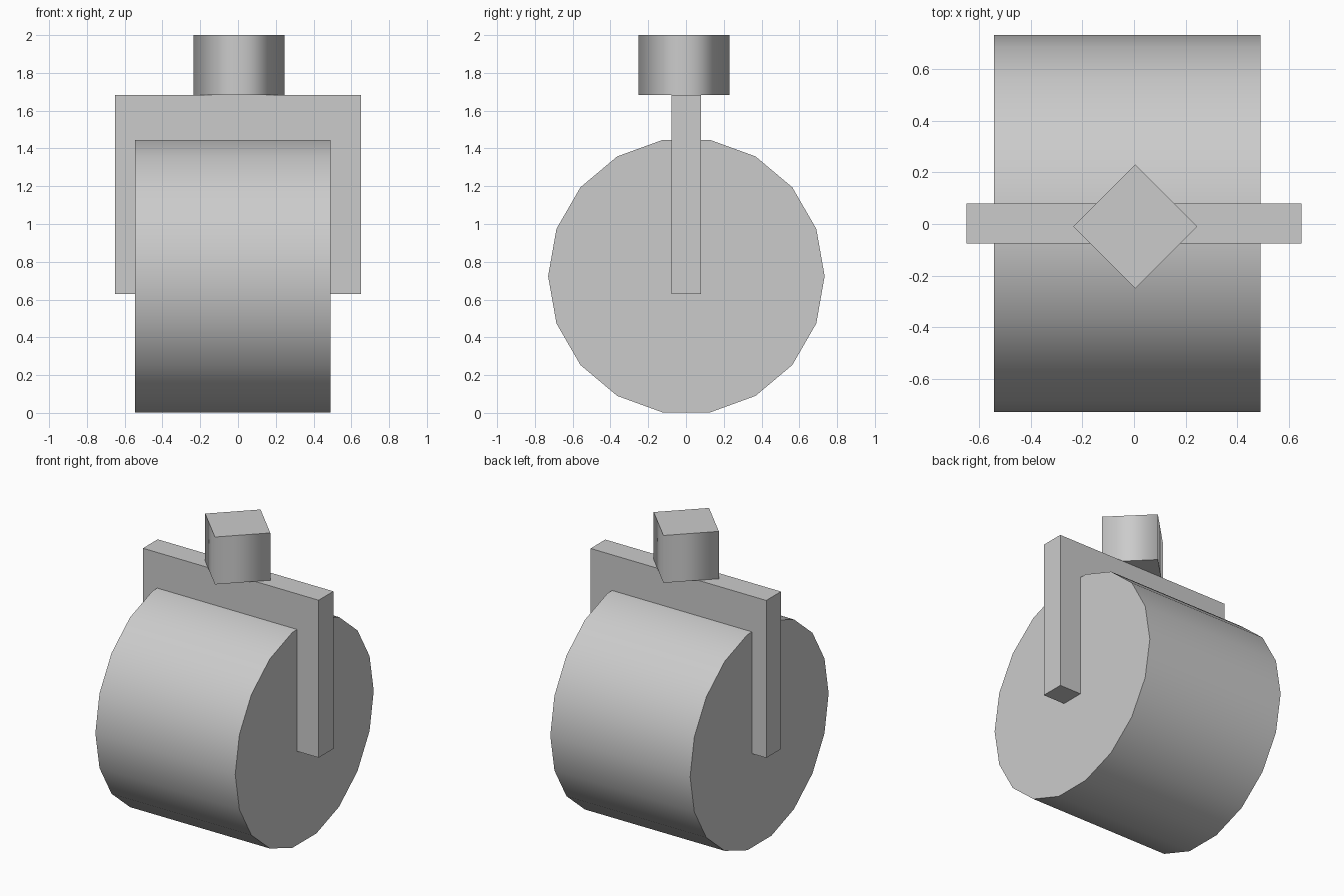
import bpy
import math

if "Cube" in bpy.data.objects:
    bpy.data.objects.remove(bpy.data.objects["Cube"])


def smooth_prism(name, sides, radius, depth, location, rotation):
    """Low-sided cylinder with a smooth-shaded wall and crisp flat caps."""
    bpy.ops.mesh.primitive_cylinder_add(vertices=sides, radius=radius, depth=depth,
                                        location=location, rotation=rotation)
    obj = bpy.context.object
    obj.name = name
    mesh = obj.data
    cap_edges = set()
    for face in mesh.polygons:
        is_cap = abs(face.normal.z) > 0.9
        face.use_smooth = not is_cap
        if is_cap:
            cap_edges.update(face.edge_keys)
    for edge in mesh.edges:
        edge.use_edge_sharp = edge.key in cap_edges
    return obj


# Wheel: 18-sided roller lying along x, a corner pointing to +y and -y
WHEEL_R = 0.732
wheel_z = WHEEL_R * math.cos(math.radians(10)) + 0.003
smooth_prism("wheel", 18, WHEEL_R, 1.035, (-0.027, 0.002, wheel_z),
             (0, math.pi / 2, 0))

# Fork plate straddling the wheel
bpy.ops.mesh.primitive_cube_add(size=1, location=(0, 0.002, (0.63 + 1.683) / 2))
fork = bpy.context.object
fork.name = "fork"
fork.scale = (1.3, 0.156, 1.683 - 0.63)
bpy.ops.object.transform_apply(location=False, rotation=False, scale=True)

# Stem: four-sided post set cornerwise on the fork
smooth_prism("stem", 4, 0.241, 2.0 - 1.683, (0.005, -0.01, (1.683 + 2.0) / 2),
             (0, 0, 0))
